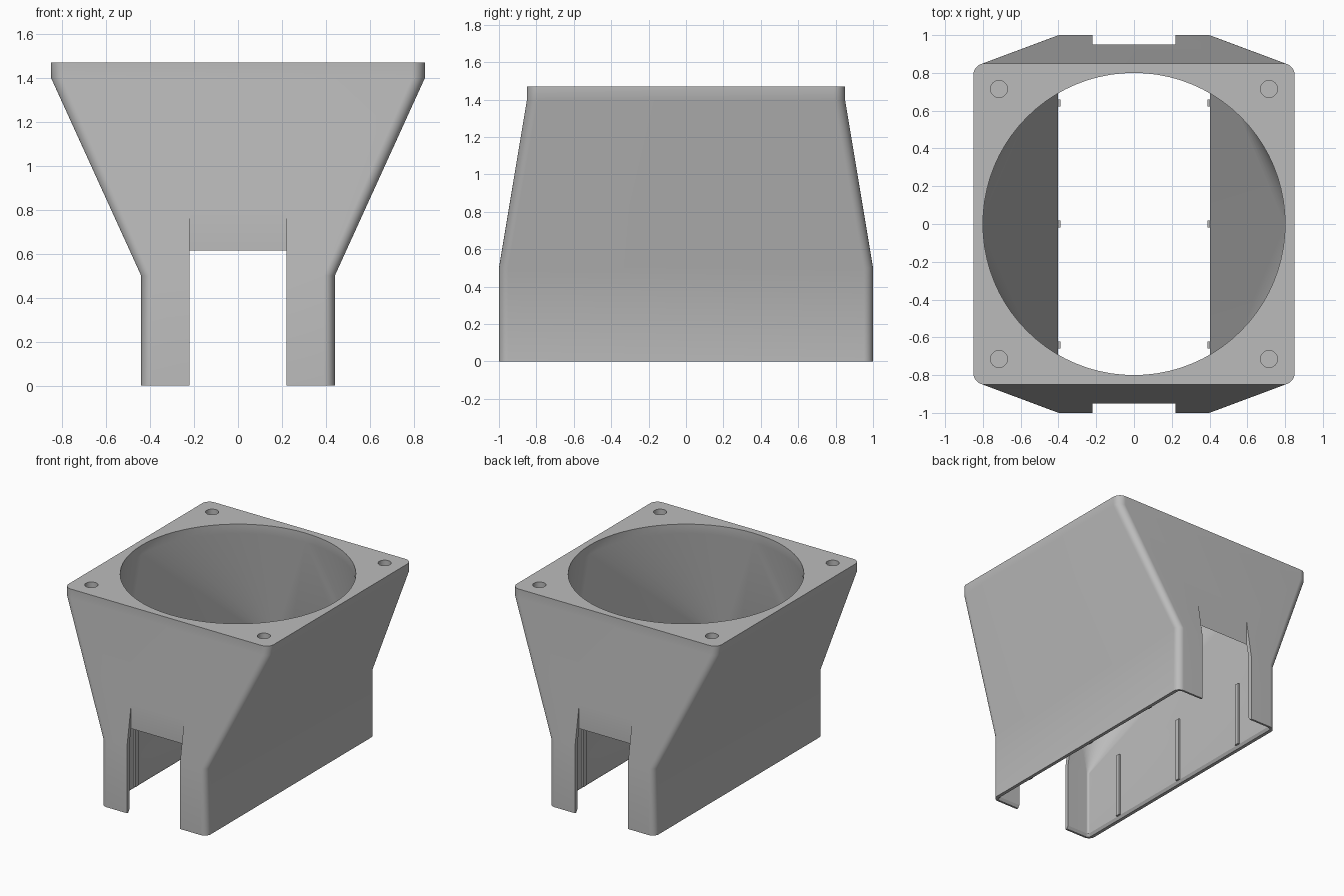
import bpy, bmesh
from math import sin, cos, pi, radians
from mathutils import Matrix, Vector

cube = bpy.data.objects.get("Cube")
if cube:
    bpy.data.objects.remove(cube, do_unlink=True)

grey = bpy.data.materials.new("grey plastic")
grey.use_nodes = True
colour = (0.5, 0.5, 0.5, 1)
grey.diffuse_color = colour
grey.node_tree.nodes["Principled BSDF"].inputs["Base Color"].default_value = colour

SEG = 20  # steps per rounded corner


def ring(bm, hx, hy, r, z):
    """Rounded rectangle; becomes a circle when r equals both half sizes."""
    verts = []
    for q, (sx, sy) in enumerate(((1, 1), (-1, 1), (-1, -1), (1, -1))):
        for i in range(SEG + 1):
            a = (q + i / SEG) * pi / 2
            verts.append(bm.verts.new((sx * (hx - r) + r * cos(a),
                                       sy * (hy - r) + r * sin(a), z)))
    return verts


def to_object(bm, name):
    bmesh.ops.recalc_face_normals(bm, faces=bm.faces[:])
    mesh = bpy.data.meshes.new(name)
    bm.to_mesh(mesh)
    bm.free()
    mesh.materials.append(grey)
    obj = bpy.data.objects.new(name, mesh)
    bpy.context.collection.objects.link(obj)
    return obj


def add_box(bm, low, high):
    low, high = Vector(low), Vector(high)
    bmesh.ops.create_cube(bm, size=1, matrix=Matrix.Translation((low + high) / 2)
                          @ Matrix.Diagonal((*(high - low), 1)))


# Duct shell: one closed loft, up the outside and back down the inside
bm = bmesh.new()
sections = [
    (0.44, 1.0, 0.05, 0.0),
    (0.44, 1.0, 0.05, 0.5),
    (0.85, 0.85, 0.06, 1.4),
    (0.85, 0.85, 0.06, 1.47),
    (0.8, 0.8, 0.8, 1.47),
    (0.8, 0.8, 0.8, 1.4),
    (0.402, 0.972, 0.015, 0.5),
    (0.402, 0.972, 0.015, 0.02),
    (0.415, 0.985, 0.025, 0.0),
]
rings = [ring(bm, *s) for s in sections]
for lower, upper in zip(rings, rings[1:] + rings[:1]):
    for i in range(len(lower)):
        j = (i + 1) % len(lower)
        bm.faces.new((lower[i], lower[j], upper[j], upper[i]))
bmesh.ops.remove_doubles(bm, verts=bm.verts[:], dist=0.0001)
duct = to_object(bm, "duct_shell")

# Cutters: end notches and blind screw holes
bm = bmesh.new()
add_box(bm, (-0.22, 0.95, -0.1), (0.22, 1.2, 0.805))
add_box(bm, (-0.22, -1.2, -0.1), (0.22, -0.95, 0.805))
for x in (-0.715, 0.715):
    for y in (-0.715, 0.715):
        bmesh.ops.create_cone(bm, cap_ends=True, segments=32, radius1=0.045,
                              radius2=0.045, depth=0.3,
                              matrix=Matrix.Translation((x, y, 1.47)))
cutter = to_object(bm, "cutter")
cutter.hide_render = True
cut = duct.modifiers.new("cut", "BOOLEAN")
cut.operation = "DIFFERENCE"
cut.solver = "EXACT"
cut.object = cutter
bpy.context.view_layer.objects.active = duct
duct.select_set(True)
bpy.ops.object.modifier_apply(modifier="cut")
bpy.data.objects.remove(cutter, do_unlink=True)
bpy.ops.object.shade_smooth_by_angle(angle=radians(30))

# Small upright ribs on the inner side walls
bm = bmesh.new()
for y in (-0.64, 0, 0.64):
    for side in (-1, 1):
        a, b = sorted((side * 0.388, side * 0.41))
        add_box(bm, (a, y - 0.018, 0.02), (b, y + 0.018, 0.5))
to_object(bm, "inner_ribs")
